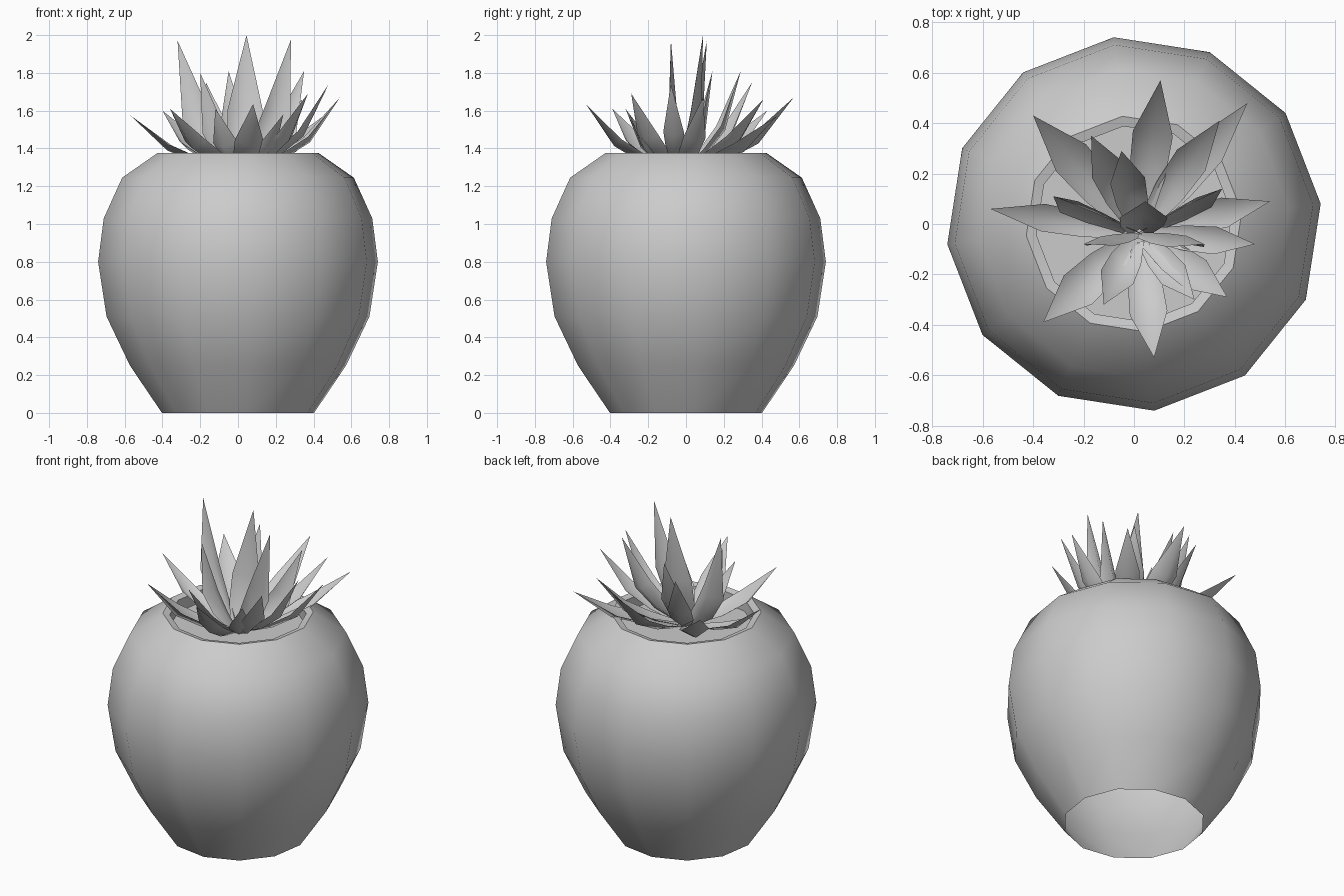
import bpy
import bmesh
import math
from mathutils import Vector

if "Cube" in bpy.data.objects:
    bpy.data.objects.remove(bpy.data.objects["Cube"])

grey = bpy.data.materials.new("plain grey")
grey.use_nodes = True
grey.diffuse_color = (0.6, 0.6, 0.6, 1)
grey.node_tree.nodes["Principled BSDF"].inputs["Base Color"].default_value = (0.6, 0.6, 0.6, 1)


def finish(bm, name, angle):
    mesh = bpy.data.meshes.new(name)
    bm.to_mesh(mesh)
    bm.free()
    mesh.materials.append(grey)
    obj = bpy.data.objects.new(name, mesh)
    bpy.context.collection.objects.link(obj)
    bpy.ops.object.select_all(action='DESELECT')
    obj.select_set(True)
    bpy.context.view_layer.objects.active = obj
    bpy.ops.object.shade_smooth_by_angle(angle=math.radians(angle))


SIDES = 12
TURN = math.radians(6.2)


def ring(bm, radius, z):
    angles = [TURN + math.tau * i / SIDES for i in range(SIDES)]
    return [bm.verts.new((radius * math.cos(a), radius * math.sin(a), z)) for a in angles]


# Pot: twelve-sided turned shell, open below, with a rim dipping to the inner wall
profile = [(0.405, 0), (0.575, 0.25), (0.7, 0.51), (0.745, 0.8), (0.715, 1.03),
           (0.617, 1.245), (0.43, 1.375), (0.39, 1.365), (0.39, 1.29)]
bm = bmesh.new()
rings = [ring(bm, r, z) for r, z in profile]
for low, high in zip(rings, rings[1:]):
    for i in range(SIDES):
        j = (i + 1) % SIDES
        bm.faces.new((low[i], low[j], high[j], high[i]))
finish(bm, "pot", 33)

# Soil inside the rim
bm = bmesh.new()
bm.faces.new(ring(bm, 0.39, 1.29))
finish(bm, "soil", 30)

# Upright leaves, with their hollow sides to the front: tip position and half width
upright = [
    (0.045, 0.09, 2.0, 0.095), (-0.32, 0.11, 1.97, 0.075), (0.28, -0.08, 1.975, 0.075),
    (-0.2, -0.08, 1.8, 0.06), (0.35, 0.14, 1.81, 0.065),
]
# Spreading leaves, with their hollow sides to the plant's axis
spreading = [
    (-0.05, 0.29, 1.81, 0.07), (-0.17, 0.35, 1.75, 0.07), (0.48, -0.08, 1.74, 0.055),
    (0.24, -0.3, 1.58, 0.06), (0.34, 0.41, 1.66, 0.07), (-0.12, -0.32, 1.61, 0.07),
    (-0.57, 0.06, 1.575, 0.055), (-0.4, 0.43, 1.6, 0.08), (0.105, 0.57, 1.67, 0.08),
    (0.45, 0.48, 1.57, 0.07), (0.54, 0.09, 1.67, 0.06), (0.37, -0.29, 1.69, 0.07),
    (0.08, -0.53, 1.635, 0.075), (-0.36, -0.39, 1.61, 0.08),
]
STATIONS = [(0, 0.35), (0.27, 0.9), (0.52, 1.0)]
BASE = Vector((0.02, -0.04, 1.27))
UP = Vector((0, 0, 1))


def leaf(name, tip, width, facing):
    side = (tip - BASE).cross(facing).normalized()
    steep = min(1, (tip.z - 1.5) / 0.45)
    bend = BASE.lerp(tip, 0.75 + 0.15 * steep)
    bend.z = BASE.z + (tip.z - BASE.z) * 0.34
    bm = bmesh.new()
    rows = []
    for t, scale in STATIONS:
        start, end = BASE.lerp(bend, t), bend.lerp(tip, t)
        middle = start.lerp(end, t)
        half = width * scale
        # margins raised above the midrib
        fold = side.cross(end - start).normalized() * half * 0.3
        rows.append([bm.verts.new(p) for p in (
            middle + side * half + fold, middle - fold, middle - side * half + fold)])
    for a, b in zip(rows, rows[1:]):
        for i in range(2):
            bm.faces.new((a[i], a[i + 1], b[i + 1], b[i]))
    point = bm.verts.new(tip)
    for i in range(2):
        bm.faces.new((rows[-1][i], rows[-1][i + 1], point))
    bm.normal_update()
    for face in bm.faces:
        if face.normal.dot(facing) < 0:
            face.normal_flip()
    finish(bm, name, 100)


for n, (x, y, z, width) in enumerate(upright, 1):
    leaf(f"upright_leaf_{n}", Vector((x, y, z)), width, Vector((0, -1, 0)))
for n, (x, y, z, width) in enumerate(spreading, 1):
    leaf(f"spreading_leaf_{n}", Vector((x, y, z)), width, UP - Vector((x, y, 0)).normalized())
